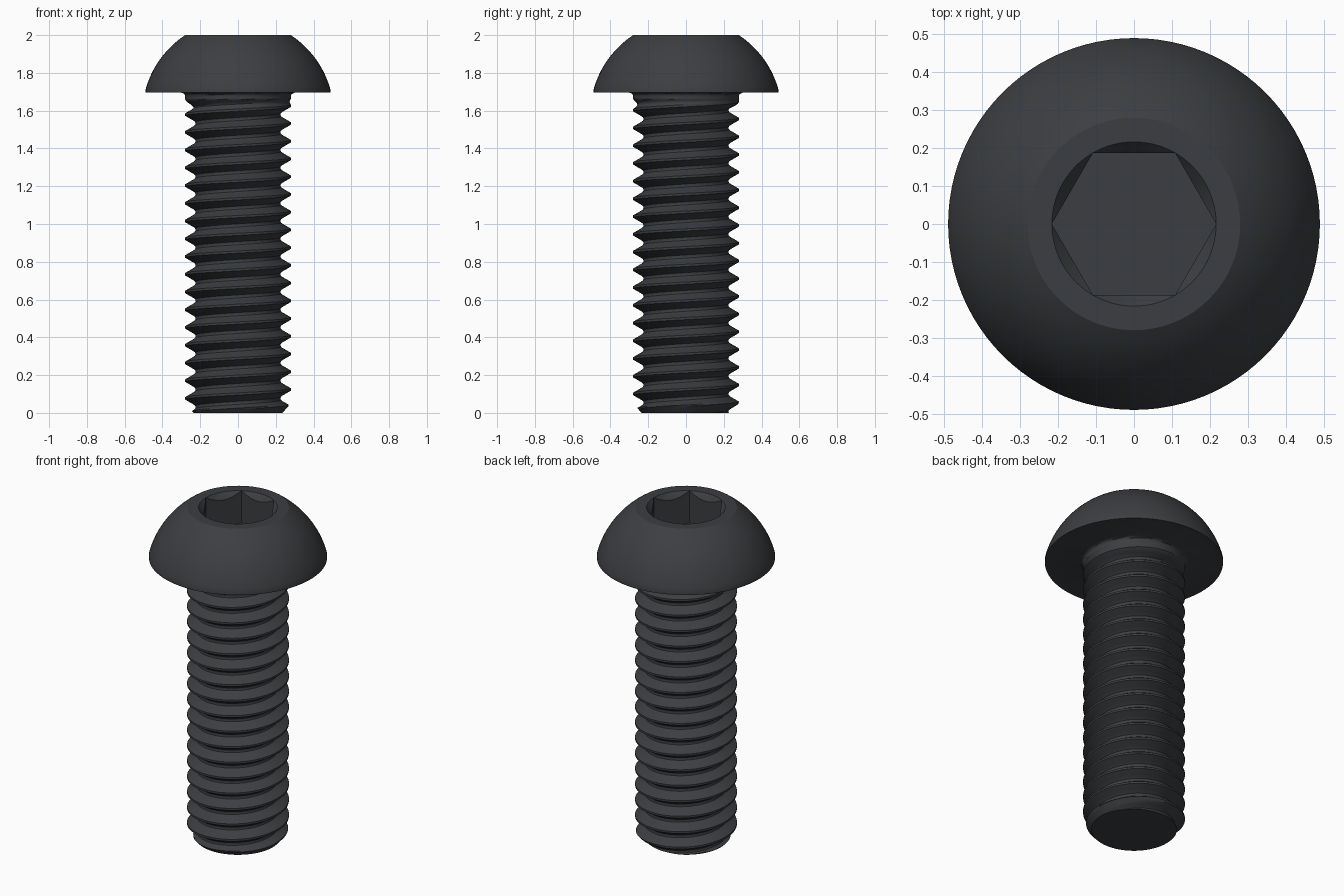
import bpy, bmesh
from math import pi, sin, cos, atan2, radians, sqrt

if "Cube" in bpy.data.objects:
    bpy.data.objects.remove(bpy.data.objects["Cube"])

N = 96                      # segments around the axis
PITCH, CREST_Z = 0.0939, 0.03
HEAD_Z, TOP_Z = 1.695, 2.0
MAJOR = 0.28
HEX_R = 0.2165              # socket corner radius

bm = bmesh.new()


def lerp_profile(x, pts):
    for (x0, y0), (x1, y1) in zip(pts, pts[1:]):
        if x <= x1:
            return y0 + (y1 - y0) * (x - x0) / (x1 - x0)
    return pts[-1][1]


# Thread cross-section: distance from crest (in pitches) -> radius
THREAD = [(0, MAJOR), (0.0625, MAJOR), (0.34, 0.235), (0.41, 0.227), (0.5, 0.225)]
half = [0.0625, 0.13, 0.2, 0.27, 0.34, 0.41]
STEPS = half + [0.5] + [1 - u for u in reversed(half)]
P = len(STEPS)


def shank_radius(a, z):
    u = ((z - CREST_Z) / PITCH - a / (2 * pi)) % 1.0
    r = lerp_profile(min(u, 1 - u), THREAD)
    r = min(r, 0.235 + 0.9 * z)                       # end chamfer
    t = min(1, max(0, (z - 1.61) / 0.05))             # thread run-out
    r += (MAJOR - r) * t
    f = 0.02                                          # fillet under the head
    d = max(0, z - (HEAD_Z - f))
    return r + f - sqrt(max(0, f * f - d * d))


# Threaded shank: grid that follows the helix, clamped at both ends
verts = {}


def shank_vert(i, j):
    if i == N:
        i, j = 0, j + P
    a = 2 * pi * i / N
    z = CREST_Z + PITCH * (j // P + STEPS[j % P] + i / N)
    z = min(HEAD_Z, max(0, z))
    key = (i, round(z, 6))
    if key not in verts:
        r = shank_radius(a, z)
        verts[key] = bm.verts.new((r * cos(a), r * sin(a), z))
    return verts[key]


for i in range(N):
    for j in range(-3 * P, 20 * P):
        quad = [shank_vert(i, j), shank_vert(i + 1, j),
                shank_vert(i + 1, j + 1), shank_vert(i, j + 1)]
        face = list(dict.fromkeys(quad))
        if len(face) > 2:
            bm.faces.new(face)

# Flat tip
bm.faces.new([verts[(i, 0)] for i in reversed(range(N))])

# Head: underside, spherical dome, flat top, countersunk hex socket
DOME_C, DOME_R = 1.576, 0.508
a0, a1 = atan2(1.71 - DOME_C, 0.49), atan2(TOP_Z - DOME_C, 0.28)
dome = [(DOME_R * cos(t), DOME_C + DOME_R * sin(t))
        for t in (a0 + (a1 - a0) * k / 16 for k in range(17))]


def head_profile(a):
    rh = HEX_R * cos(pi / 6) / cos(a % (pi / 3) - pi / 6)
    return ([(0.30, HEAD_Z), (0.49, HEAD_Z)] + dome +
            [(HEX_R, TOP_Z), (rh, TOP_Z - 1.2 * (HEX_R - rh)), (rh, 1.805)])


cols = []
for i in range(N):
    a = 2 * pi * i / N
    cols.append([bm.verts.new((r * cos(a), r * sin(a), z)) for r, z in head_profile(a)])
for i in range(N):
    c, d = cols[i], cols[(i + 1) % N]
    for j in range(len(c) - 1):
        bm.faces.new((c[j], d[j], d[j + 1], c[j + 1]))
bm.faces.new([c[-1] for c in cols])

# Weld head to shank
bmesh.ops.remove_doubles(bm, verts=bm.verts, dist=0.00005)
bmesh.ops.recalc_face_normals(bm, faces=bm.faces)

mesh = bpy.data.meshes.new("button_head_screw")
bm.to_mesh(mesh)
bm.free()
screw = bpy.data.objects.new("button_head_screw", mesh)
bpy.context.collection.objects.link(screw)

mat = bpy.data.materials.new("black_steel")
mat.diffuse_color = (0.045, 0.048, 0.053, 1)
mat.use_nodes = True
mat.node_tree.nodes["Principled BSDF"].inputs["Base Color"].default_value = mat.diffuse_color
mesh.materials.append(mat)

bpy.context.view_layer.objects.active = screw
screw.select_set(True)
bpy.ops.object.shade_smooth_by_angle(angle=radians(30))
